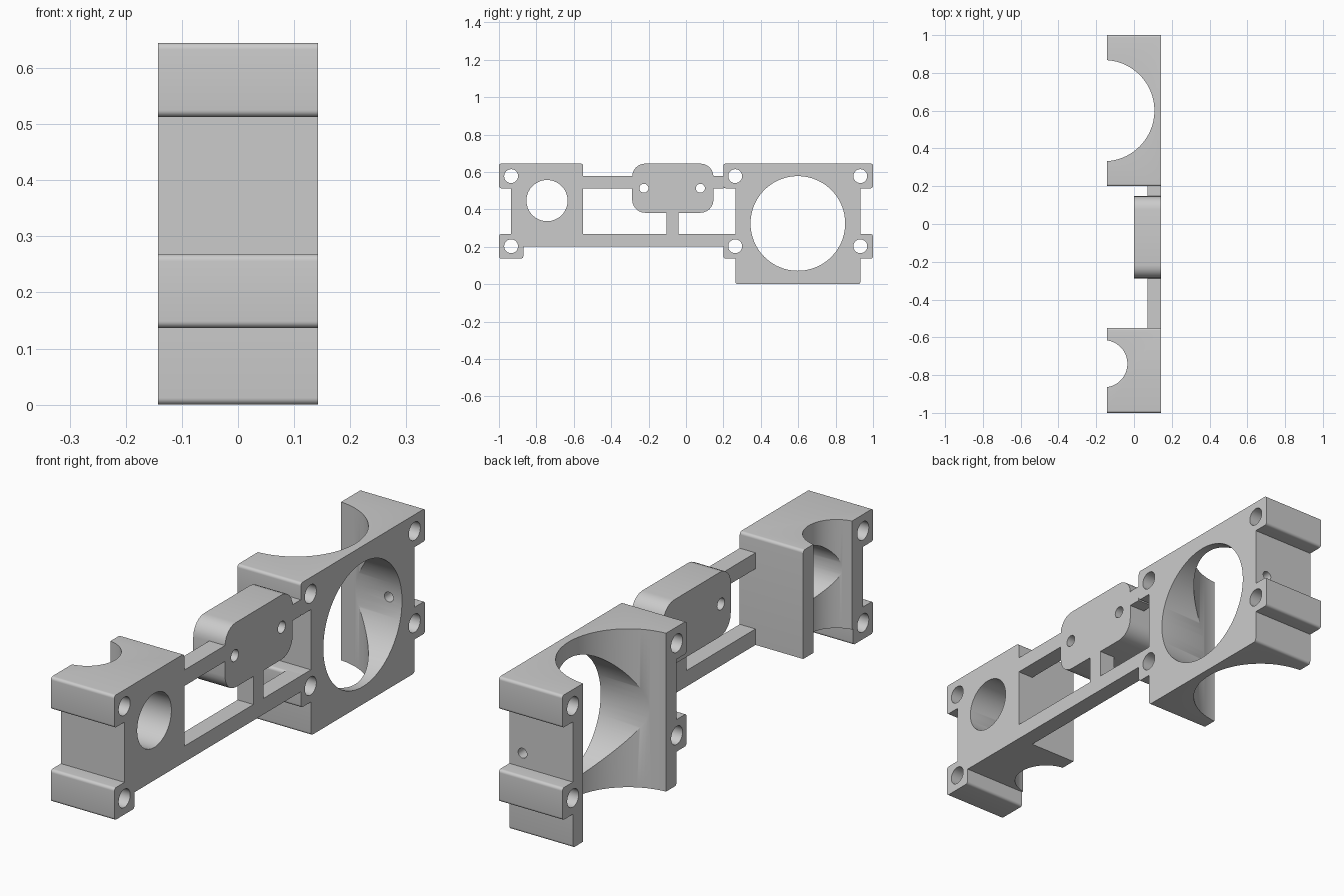
import bpy
import bmesh
from math import pi, radians
from mathutils import Vector

cube = bpy.data.objects.get("Cube")
if cube:
    bpy.data.objects.remove(cube, do_unlink=True)

BACK, FACE = -0.143, 0.143   # full depth of the bracket along x
TOP = 0.645
grey = bpy.data.materials.new("plain grey")
grey.use_nodes = True
grey.diffuse_color = (0.6, 0.6, 0.6, 1)
grey.node_tree.nodes["Principled BSDF"].inputs["Base Color"].default_value = grey.diffuse_color


def rounded(points, radius, steps=6):
    """Round the convex corners of a counter-clockwise (y, z) outline; a third value overrides the radius."""
    result = []
    for i, point in enumerate(points):
        p = Vector(point[:2])
        a = (Vector(points[i - 1][:2]) - p).normalized()
        b = (Vector(points[(i + 1) % len(points)][:2]) - p).normalized()
        r = point[2] if len(point) > 2 else radius
        if r == 0 or a.x * b.y - a.y * b.x > 0:
            result.append(p)
            continue
        centre = p + (a + b) * r
        for k in range(steps + 1):
            t = k / steps * pi / 2
            from math import sin, cos
            result.append(centre - b * r * cos(t) - a * r * sin(t))
    return result


def extrude(name, points, x0=BACK, x1=FACE, radius=0.0):
    """Extrude a (y, z) outline along x."""
    bm = bmesh.new()
    outline = rounded(points, radius)
    face = bm.faces.new([bm.verts.new((x0, p.x, p.y)) for p in outline])
    moved = bmesh.ops.extrude_face_region(bm, geom=[face])["geom"]
    bmesh.ops.translate(bm, vec=(x1 - x0, 0, 0),
                        verts=[v for v in moved if isinstance(v, bmesh.types.BMVert)])
    bmesh.ops.recalc_face_normals(bm, faces=bm.faces)
    mesh = bpy.data.meshes.new(name)
    bm.to_mesh(mesh)
    bm.free()
    mesh.materials.append(grey)
    obj = bpy.data.objects.new(name, mesh)
    bpy.context.collection.objects.link(obj)
    return obj


def box(name, y0, y1, z0, z1, x0, radius=0.0):
    return extrude(name, [(y0, z0), (y1, z0), (y1, z1), (y0, z1)], x0, FACE, radius)


def drill(obj, centre, radius, axis, length=2.0, sides=96):
    """Cut a round hole through an object."""
    turn = {"X": (0, pi / 2, 0), "Y": (pi / 2, 0, 0), "Z": (0, 0, 0)}[axis]
    bpy.ops.mesh.primitive_cylinder_add(vertices=sides, radius=radius, depth=length,
                                        location=centre, rotation=turn)
    cutter = bpy.context.object
    cutter.hide_render = True
    cutter.data.materials.append(grey)
    cut = obj.modifiers.new("hole", "BOOLEAN")
    cut.operation, cut.solver, cut.object = "DIFFERENCE", "EXACT", cutter
    bpy.context.view_layer.objects.active = obj
    bpy.ops.object.modifier_apply(modifier=cut.name)
    bpy.data.objects.remove(cutter, do_unlink=True)


# Heights shared by the screw lugs and rails
LOW, LOW_TOP, HIGH = 0.137, 0.268, 0.513
RAIL_LOW, RAIL_HIGH = 0.203, 0.578
SCREW_HEIGHTS = (RAIL_LOW, RAIL_HIGH)

# Small motor block with two lugs on its front edge
small_block = extrude("small_block", [
    (-1, LOW), (-0.87, LOW), (-0.87, RAIL_LOW), (-0.55, RAIL_LOW, 0), (-0.55, TOP),
    (-1, TOP), (-1, HIGH), (-0.935, HIGH), (-0.935, LOW_TOP), (-1, LOW_TOP)], radius=0.012)
drill(small_block, (-0.16, -0.74, 0.4), 0.125, "Z")
drill(small_block, (0, -0.743, 0.447), 0.11, "X")
for z in SCREW_HEIGHTS:
    drill(small_block, (0, -0.935, z), 0.037, "X", sides=48)

# Large block with lugs on both edges
large_block = extrude("large_block", [
    (0.265, 0), (0.932, 0), (0.932, LOW), (1, LOW), (1, LOW_TOP), (0.932, LOW_TOP),
    (0.932, HIGH), (1, HIGH), (1, TOP), (0.2, TOP), (0.2, HIGH), (0.265, HIGH),
    (0.265, LOW_TOP), (0.2, LOW_TOP), (0.2, LOW), (0.265, LOW)], radius=0.012)
drill(large_block, (-0.16, 0.6, 0.3), 0.268, "Z", sides=128)
drill(large_block, (0, 0.598, 0.325), 0.253, "X", sides=128)
drill(large_block, (0.084, 0.9, 0.325), 0.02, "Y", length=0.3, sides=32)
for y in (0.263, 0.932):
    for z in SCREW_HEIGHTS:
        drill(large_block, (0, y, z), 0.037, "X", sides=48)

# Rails and strut joining the blocks
RAIL_BACK = 0.072
lower_rail = box("lower_rail", -0.55, 0.215, RAIL_LOW, LOW_TOP, RAIL_BACK)
upper_rail_front = box("upper_rail_front", -0.55, -0.288, HIGH, RAIL_HIGH, RAIL_BACK)
upper_rail_rear = box("upper_rail_rear", 0.147, 0.2, HIGH, RAIL_HIGH, RAIL_BACK)
strut = box("strut", -0.105, -0.04, LOW_TOP, 0.382, RAIL_BACK)

# Rounded centre pad with two small screw holes
centre_pad = box("centre_pad", -0.288, 0.147, 0.382, TOP, 0, radius=0.07)
for y in (-0.225, 0.077):
    drill(centre_pad, (0, y, 0.513), 0.024, "X", sides=32)

# Smooth the curved walls, keep edges sharp
bpy.ops.object.select_all(action="DESELECT")
for part in (small_block, large_block, centre_pad):
    part.select_set(True)
bpy.context.view_layer.objects.active = centre_pad
bpy.ops.object.shade_smooth_by_angle(angle=radians(30))
